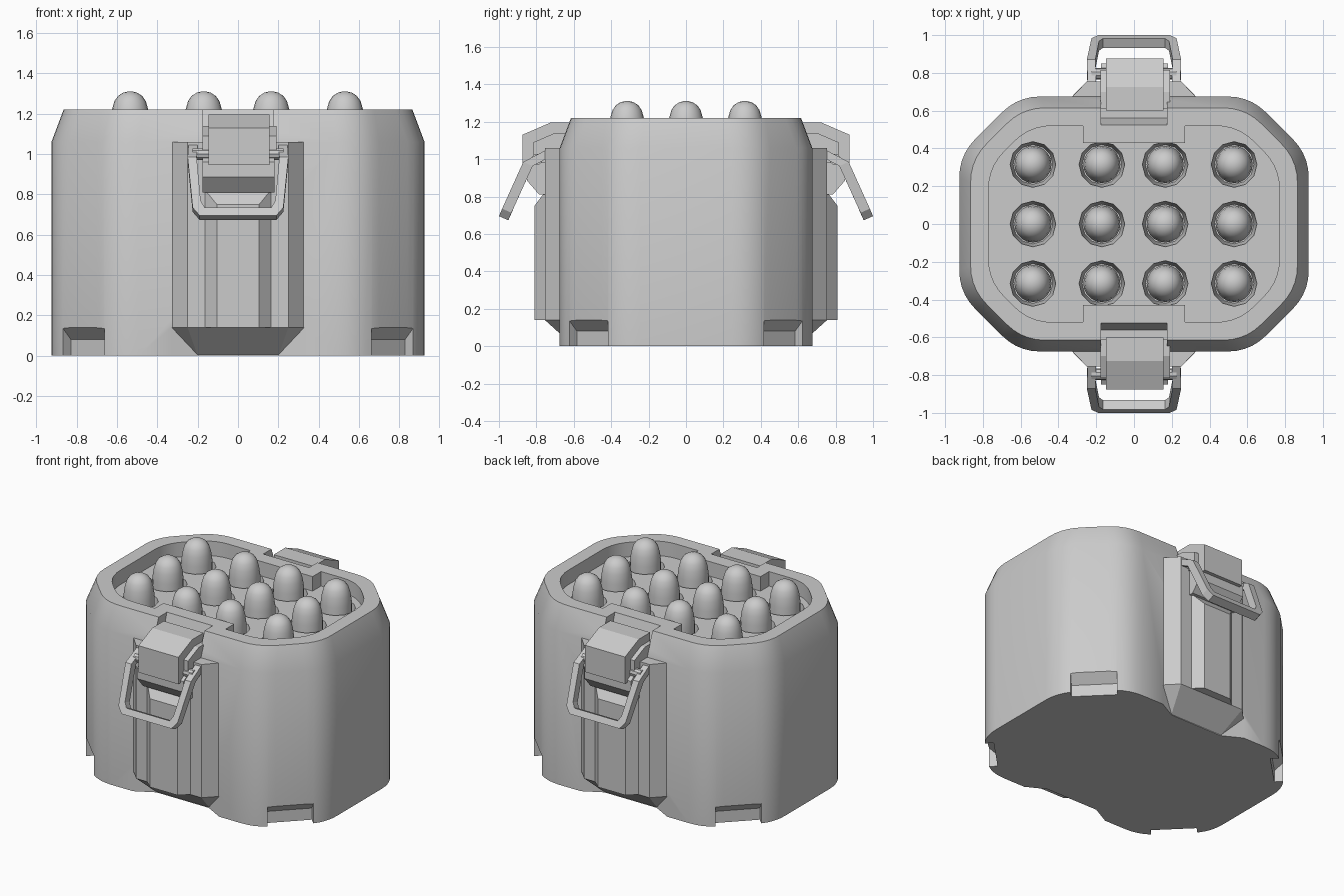
import bpy, bmesh, math

if "Cube" in bpy.data.objects:
    bpy.data.objects.remove(bpy.data.objects["Cube"])


def finish(name, bm, smooth=False):
    bmesh.ops.recalc_face_normals(bm, faces=bm.faces[:])
    me = bpy.data.meshes.new(name)
    bm.to_mesh(me)
    bm.free()
    ob = bpy.data.objects.new(name, me)
    bpy.context.collection.objects.link(ob)
    if smooth:
        shade(ob)
    return ob


def shade(ob):
    bpy.ops.object.select_all(action='DESELECT')
    ob.select_set(True)
    bpy.context.view_layer.objects.active = ob
    bpy.ops.object.shade_smooth_by_angle(angle=math.radians(30))


def hull(name, pts, smooth=False):
    """Convex solid around the given points."""
    bm = bmesh.new()
    for p in pts:
        bm.verts.new(p)
    res = bmesh.ops.convex_hull(bm, input=bm.verts[:])
    junk = {v for v in res['geom_interior'] + res['geom_unused']
            if isinstance(v, bmesh.types.BMVert) and not v.link_faces}
    bmesh.ops.delete(bm, geom=list(junk), context='VERTS')
    bmesh.ops.dissolve_limit(bm, angle_limit=0.005, verts=bm.verts[:], edges=bm.edges[:])
    return finish(name, bm, smooth)


def prism(name, profile, x0, x1, s):
    return hull(name, [(x, s * y, z) for x in (x0, x1) for y, z in profile])


def box(name, x0, x1, y0, y1, z0, z1):
    return hull(name, [(x, y, z) for x in (x0, x1) for y in (y0, y1) for z in (z0, z1)])


def cut(ob, cutter):
    cutter.hide_render = True
    m = ob.modifiers.new('cut', 'BOOLEAN')
    m.operation, m.solver, m.object = 'DIFFERENCE', 'EXACT', cutter
    bpy.context.view_layer.objects.active = ob
    bpy.ops.object.modifier_apply(modifier=m.name)
    bpy.data.objects.remove(cutter)


def outline(inset, z, t=0.12):
    """Rounded octagon of the case, moved inwards by inset."""
    a, b, c = 0.925 - inset, 0.675 - inset, 1.29 - inset * math.sqrt(2)
    q = [(a, c - a), (c - b, b)]
    q += [(-x, y) for x, y in reversed(q)]
    q += [(-x, -y) for x, y in q]
    out = []
    for i, (x, y) in enumerate(q):
        ends = []
        for nx, ny in (q[i - 1], q[(i + 1) % 8]):
            d = math.hypot(nx - x, ny - y)
            ends.append((x + (nx - x) / d * t, y + (ny - y) / d * t))
        (ax, ay), (bx, by) = ends
        for k in range(6):
            u = k / 5
            w0, w1, w2 = (1 - u) ** 2, 2 * u * (1 - u), u * u
            out.append((w0 * ax + w1 * x + w2 * bx, w0 * ay + w1 * y + w2 * by, z))
    return out


def rings(cx, cy, levels, n):
    return [(cx + r * math.cos(2 * math.pi * i / n), cy + r * math.sin(2 * math.pi * i / n), z)
            for r, z in levels for i in range(n)]


# Case body with chamfered shoulder and raised rim
case = hull('case', outline(0, 0) + outline(0, 1.06) + outline(0.06, 1.145) + outline(0.06, 1.22))

# Tray recess in the top
cut(case, hull('tray_cut', outline(0.155, 1.12) + outline(0.155, 1.3)))

# Twelve round sockets, each with a domed shell
DOME = [(0.098, 0.96), (0.098, 1.16), (0.09, 1.22), (0.078, 1.262), (0.06, 1.288),
        (0.035, 1.304), (0.012, 1.31)]
for cx in (-0.535, -0.17, 0.165, 0.53):
    for cy in (-0.315, 0, 0.315):
        cut(case, hull('socket_cut', rings(cx, cy, [(0.105, 0.96), (0.108, 1.09), (0.122, 1.13)], 12)))
        hull('shell', rings(cx, cy, DOME, 20), True)

# Sloped notches at the foot of the four diagonal corners
for sx in (-1, 1):
    for sy in (-1, 1):
        pts = []
        for along in (-0.145, 0.145):
            for out, z in ((-0.055, -0.1), (-0.055, 0.08), (0.005, 0.14), (0.1, 0.14), (0.1, -0.1)):
                k = math.sqrt(0.5)
                pts.append((sx * (0.765 + k * (out + along)), sy * (0.52 + k * (out - along)), z))
        cut(case, hull('corner_notch_cut', pts))

for s in (-1, 1):
    # Slot in the rim and notch at the foot of the rib
    cut(case, prism('rim_slot_cut', [(0.525, 1.3), (0.525, 1.221), (0.56, 1.11), (0.9, 1.11), (0.9, 1.3)],
                    -0.175, 0.175, s))
    cut(case, hull('foot_cut', [(e * x, s * y, z) for e in (-1, 1) for z in (-0.1, 0.14)
                                for x, y in ((0.33, 0.675), (0.2, 0.605), (0.33, 0.9))]))
    # Flat tab reaching into the tray
    box('tray_tab', -0.27, 0.27, s * 0.428, s * 0.52, 1.1, 1.22)
    # Side rib, its tapered foot and the narrow front rib
    hull('side_rib', [(e * x, s * y, z) for e in (-1, 1) for z in (0.14, 1.06)
                      for x, y in ((0.33, 0.67), (0.25, 0.755))])
    hull('rib_foot', [(e * x, s * y, z) for e in (-1, 1) for x, y, z in
                      ((0.33, 0.673, 0.14), (0.25, 0.755, 0.14), (0.2, 0.6, 0), (0.2, 0.59, 0.14))])
    hull('narrow_rib', [(e * x, s * y, z) for e in (-1, 1) for x, y, z in
                        ((0.17, 0.75, 0.14), (0.105, 0.81, 0.14), (0.105, 0.81, 0.75), (0.17, 0.75, 0.83))])
    # Latch: outer plate, knuckle block, lower bracket and pin
    prism('latch_plate', [(0.6, 1.1), (0.6, 1.195), (0.725, 1.195), (0.875, 1.13), (0.875, 0.945),
                          (0.82, 0.945)], -0.147, 0.157, s)
    prism('latch_knuckle', [(0.61, 1.09), (0.61, 1.14), (0.7, 1.14), (0.815, 1.09), (0.815, 0.98),
                            (0.74, 0.98)], -0.177, 0.19, s)
    prism('latch_bracket', [(0.74, 0.81), (0.785, 0.81), (0.85, 0.885), (0.85, 0.96), (0.74, 1.03)],
          -0.175, 0.18, s)
    hull('latch_pin', [(x, s * (0.795 + 0.03 * math.cos(a)), 1.0 + 0.03 * math.sin(a))
                       for x in (-0.225, 0.225) for a in [i * math.pi / 5 for i in range(10)]])
    # Wire bail: rectangular section swept around a bent U
    half = [((0.245, 0.755, 1.045), (0.2, 0.755, 1.045)), ((0.25, 0.87, 0.985), (0.205, 0.87, 0.985)),
            ((0.225, 0.983, 0.735), (0.185, 0.968, 0.768)), ((0.19, 1.0, 0.695), (0.165, 0.982, 0.735))]
    path = half + [tuple((-x, y, z) for x, y, z in st) for st in reversed(half)]
    bm = bmesh.new()
    loops = []
    for o, i in path:
        low = lambda p: (p[0], p[1] - 0.05, p[2] - 0.022)
        loops.append([bm.verts.new((x, s * y, z)) for x, y, z in (o, i, low(i), low(o))])
    for a, b in zip(loops, loops[1:]):
        for k in range(4):
            bm.faces.new((a[k], a[(k + 1) % 4], b[(k + 1) % 4], b[k]))
    bm.faces.new(loops[0])
    bm.faces.new(loops[-1])
    finish('wire_bail', bm)

shade(case)
